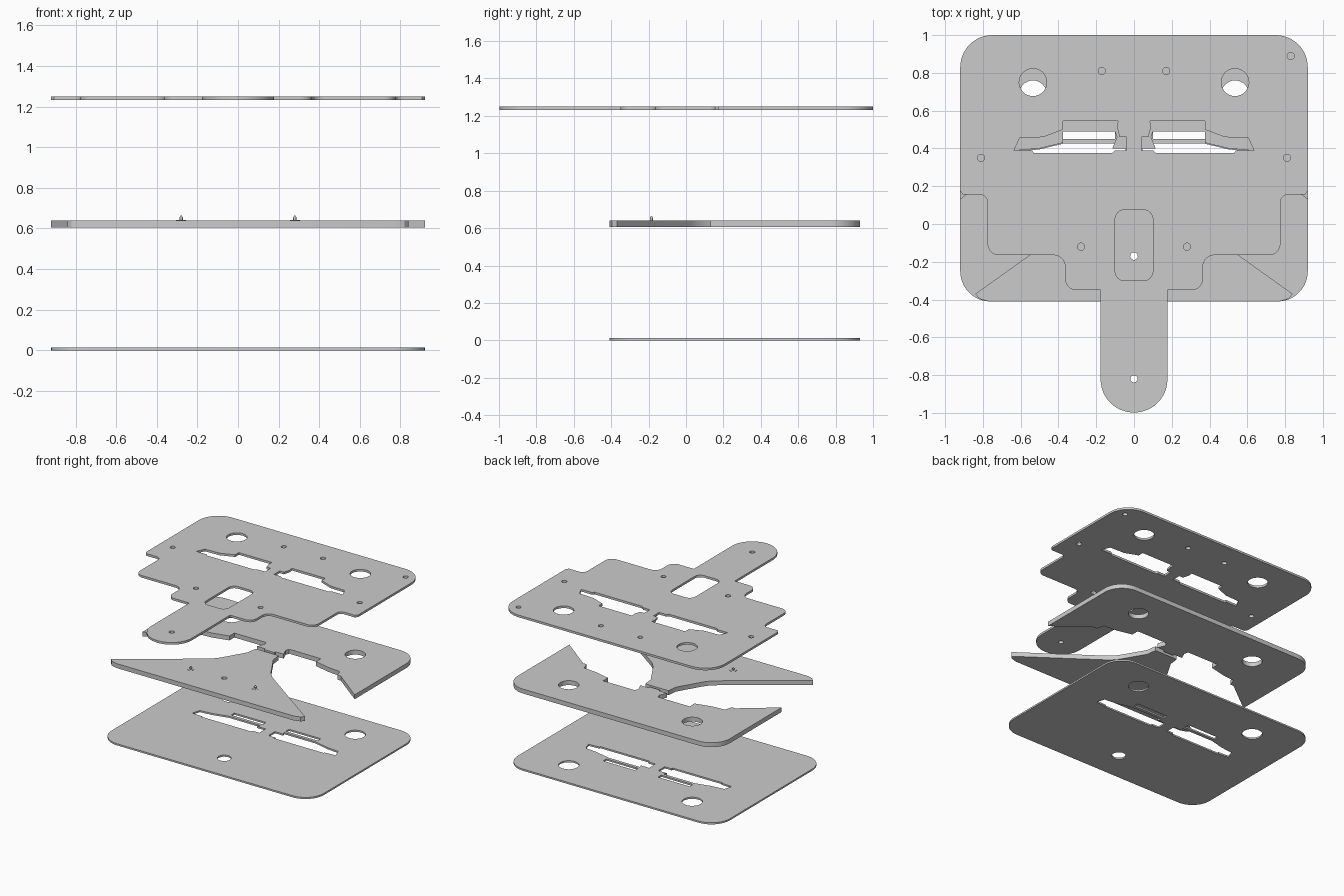
import bpy, math
from mathutils import Vector

if "Cube" in bpy.data.objects:
    bpy.data.objects.remove(bpy.data.objects["Cube"])


def fillet(pts):
    """Turn (x, y[, radius]) corners into a rounded closed outline."""
    out = []
    n = len(pts)
    for i, p in enumerate(pts):
        c = Vector(p[:2])
        r = p[2] if len(p) > 2 else 0
        if not r:
            out.append(c)
            continue
        u = (Vector(pts[i - 1][:2]) - c).normalized()
        v = (Vector(pts[(i + 1) % n][:2]) - c).normalized()
        half = u.angle(v) / 2
        centre = c + (u + v).normalized() * (r / math.sin(half))
        d = r / math.tan(half)
        a, b = c + u * d - centre, c + v * d - centre
        sweep = a.angle_signed(b)          # clockwise positive
        start = math.atan2(a.y, a.x)
        for k in range(13):
            t = start - sweep * k / 12
            out.append(centre + Vector((math.cos(t), math.sin(t))) * r)
    return out


def circle(x, y, r, n=32):
    return [(x + r * math.cos(2 * math.pi * k / n), y + r * math.sin(2 * math.pi * k / n)) for k in range(n)]


def flip(pts):
    return [(-p[0],) + tuple(p[1:]) for p in reversed(pts)]


def mirrored(half):
    """Close a right-hand half profile with its left-hand mirror."""
    return half + flip(half)


def plate(name, z0, z1, outline, holes=()):
    cu = bpy.data.curves.new(name, 'CURVE')
    cu.dimensions = '2D'
    cu.fill_mode = 'BOTH'
    cu.extrude = (z1 - z0) / 2
    for loop in [fillet(outline)] + list(holes):
        s = cu.splines.new('POLY')
        s.points.add(len(loop) - 1)
        for q, p in zip(s.points, loop):
            q.co = (p[0], p[1], 0, 1)
        s.use_cyclic_u = True
    ob = bpy.data.objects.new(name, cu)
    ob.location.z = (z0 + z1) / 2
    bpy.context.collection.objects.link(ob)
    bpy.ops.object.select_all(action='DESELECT')
    ob.select_set(True)
    bpy.context.view_layer.objects.active = ob
    bpy.ops.object.convert(target='MESH')
    bpy.ops.object.shade_smooth_by_angle(angle=math.radians(30))


# Bottom plate: rounded rectangle with stepped slots, thin slots and holes
low_slot = [(.62, .32), (.60, .385), (.50, .395), (.375, .425), (.10, .425), (.115, .40),
            (.04, .40), (.04, .32), (.10, .32), (.10, .305), (.53, .305), (.53, .315)]
thin_slot = [(.10, .45), (.375, .45), (.375, .49), (.10, .49)]
low_eyes = [circle(s * .535, .687, .073) for s in (-1, 1)]
plate("bottom_plate", 0, .013,
      mirrored([(.92, -.41, .16), (.92, .93, .16)]),
      low_eyes + [low_slot, flip(low_slot), thin_slot, flip(thin_slot), circle(0, -.17, .05)])

# Middle layer, back half with toothed front edge
plate("middle_back_plate", .605, .64,
      mirrored([(.045, .385), (.045, .40), (.115, .40), (.09, .46), (.10, .49), (.375, .49), (.375, .43),
                (.50, .40), (.61, .39), (.63, .33), (.66, .33), (.92, .13), (.92, .93, .16)]),
      low_eyes)

# Middle layer, front flared wedge
plate("middle_front_wedge", .605, .64,
      mirrored([(.77, -.41), (.82, -.395), (.84, -.37), (.56, -.17), (.24, .06, .3),
                (.11, .28), (.10, .36), (.04, .36)]),
      [circle(0, -.17, .02)])

# Top plate: stepped outline with a rounded front tongue
top_slot = [(.635, .39), (.605, .455), (.48, .46), (.375, .5), (.375, .545), (.085, .545), (.09, .51),
            (.075, .46), (.04, .46), (.04, .39), (.10, .39), (.115, .375), (.53, .375), (.54, .39)]
window = fillet(mirrored([(.1, -.3, .05), (.1, .075, .05)]))
small = [(-.17, .81), (.17, .81), (.83, .89), (-.81, .35), (.81, .35), (-.28, -.12), (.28, -.12), (0, -.82)]
plate("top_plate", 1.232, 1.249,
      mirrored([(.177, -.998, .176), (.177, -.35), (.365, -.35, .06), (.365, -.165, .06), (.775, -.165, .06),
                (.775, .155, .04), (.905, .155), (.92, .175), (.92, 1.0, .17)]),
      [circle(s * .535, .75, .073) for s in (-1, 1)] +
      [circle(x, y, .019, 20) for x, y in small] + [top_slot, flip(top_slot), window])

# Alignment pins with a thin flange and domed tip
for side, s in (("left", -1), ("right", 1)):
    for part, r1, r2, za, zb in (("flange", .025, .025, .636, .642), ("pin", .008, .008, .63, .655),
                                 ("pin_tip", .008, .003, .655, .664)):
        bpy.ops.mesh.primitive_cone_add(vertices=20, radius1=r1, radius2=r2, depth=zb - za,
                                        location=(s * .28, -.185, (za + zb) / 2))
        bpy.context.object.name = f"{side}_{part}"
